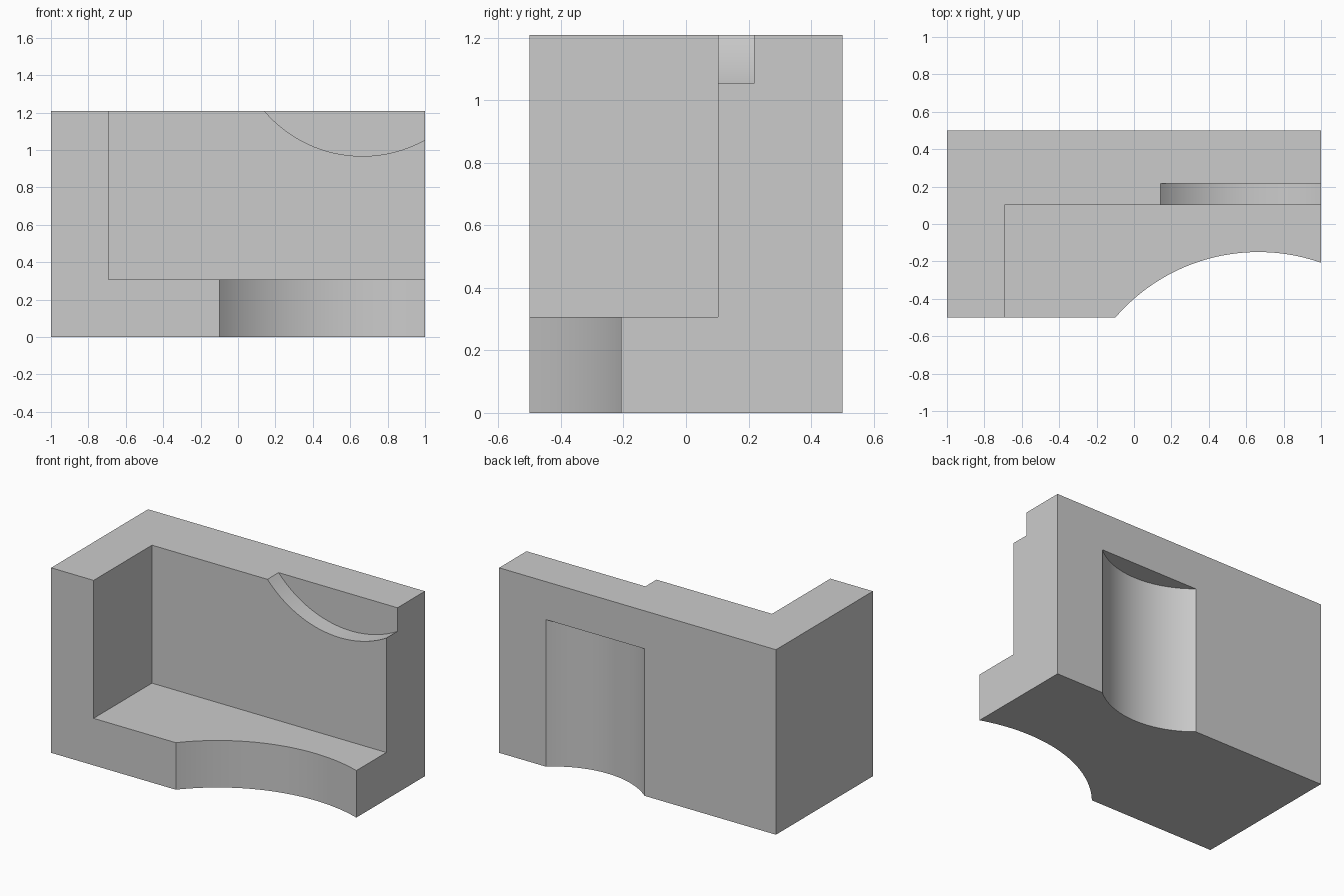
import bpy
from math import radians, pi

default = bpy.data.objects.get("Cube")
if default:
    bpy.data.objects.remove(default, do_unlink=True)

# Single grey material
grey = bpy.data.materials.new("plain grey")
grey.use_nodes = True
colour = (0.6, 0.6, 0.6, 1)
grey.diffuse_color = colour
grey.node_tree.nodes["Principled BSDF"].inputs["Base Color"].default_value = colour


def box(name, low, high):
    centre = [(a + b) / 2 for a, b in zip(low, high)]
    bpy.ops.mesh.primitive_cube_add(size=1, location=centre)
    ob = bpy.context.object
    ob.name = name
    ob.scale = [b - a for a, b in zip(low, high)]
    bpy.ops.object.transform_apply(location=True, rotation=True, scale=True)
    ob.data.materials.append(grey)
    return ob


def cylinder(name, radius, depth, centre, rotation=(0, 0, 0)):
    bpy.ops.mesh.primitive_cylinder_add(vertices=160, radius=radius, depth=depth,
                                        location=centre, rotation=rotation)
    ob = bpy.context.object
    ob.name = name
    bpy.ops.object.transform_apply(location=True, rotation=True, scale=True)
    ob.data.materials.append(grey)
    return ob


# Solid block
HEIGHT = 1.208
block = box("block", (-1, -0.5, 0), (1, 0.5, HEIGHT))

# Cutters: open front pocket, front base scoop, top notch, rear scoop
cutters = [
    box("pocket_cutter", (-0.693, -0.7, 0.307), (1.2, 0.102, 1.5)),
    cylinder("front_scoop_cutter", 1.01, 0.6, (0.665, -1.16, 0.2)),
    cylinder("top_notch_cutter", 0.689, 0.217, (0.665, 0.1085, 1.656), (pi / 2, 0, 0)),
    cylinder("rear_scoop_cutter", 0.55, 1.06, (0.305, 0.92, 0.43)),
]

for cutter in cutters:
    bpy.context.view_layer.objects.active = block
    mod = block.modifiers.new(cutter.name, "BOOLEAN")
    mod.operation = "DIFFERENCE"
    mod.solver = "EXACT"
    mod.object = cutter
    bpy.ops.object.modifier_apply(modifier=mod.name)
    bpy.data.objects.remove(cutter, do_unlink=True)

# Smooth scoops with crisp edges
bpy.ops.object.select_all(action="DESELECT")
block.select_set(True)
bpy.context.view_layer.objects.active = block
bpy.ops.object.shade_smooth_by_angle(angle=radians(25))
